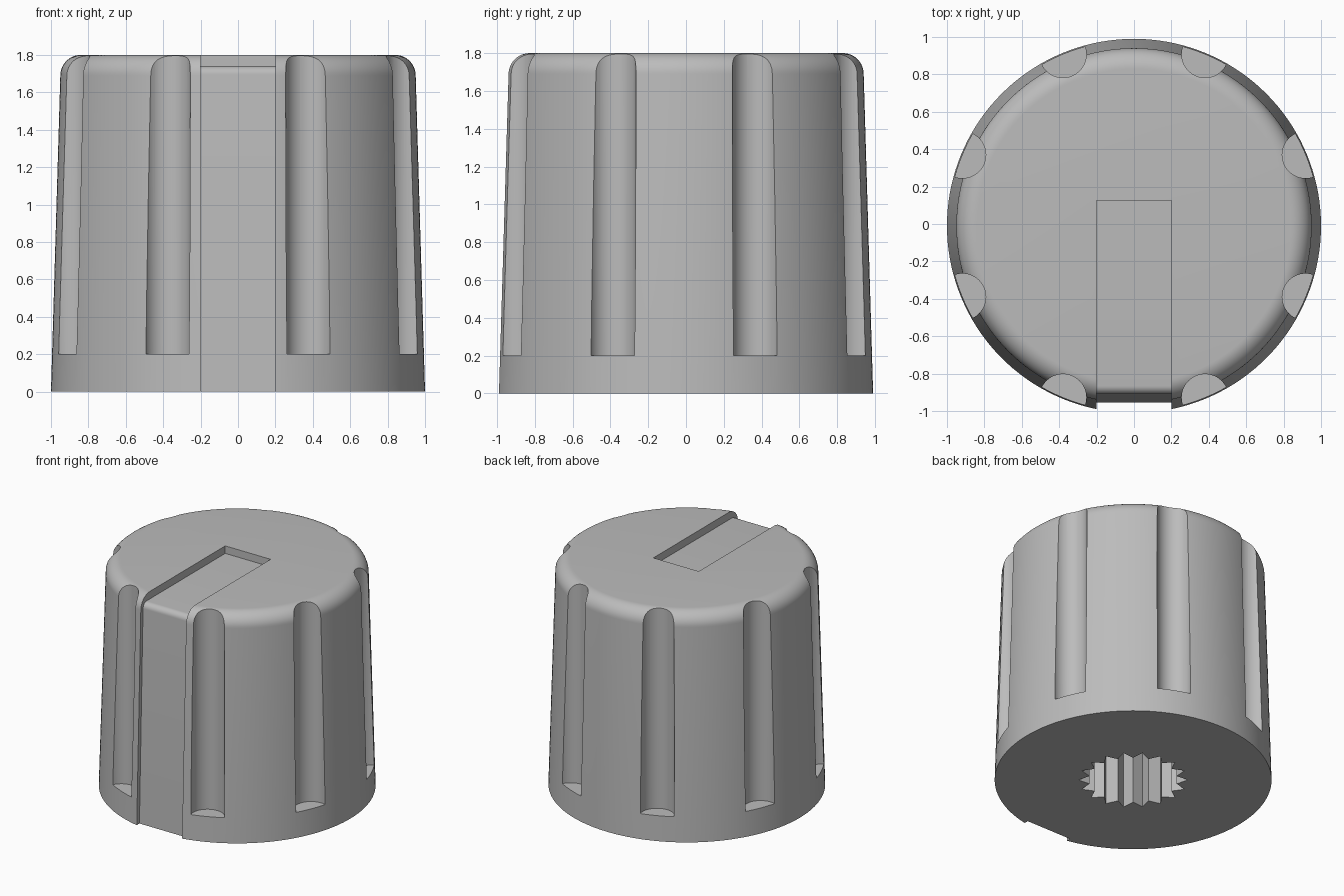
import bpy, bmesh
from math import sin, cos, pi, radians
from mathutils import Vector, Matrix

cube = bpy.data.objects.get("Cube")
if cube:
    bpy.data.objects.remove(cube, do_unlink=True)

HEIGHT = 1.8
AXIS_Y = -0.01
SEGMENTS = 144

grey = bpy.data.materials.new("light grey plastic")
grey.use_nodes = True
grey.diffuse_color = (0.5, 0.5, 0.5, 1)
grey.node_tree.nodes["Principled BSDF"].inputs["Base Color"].default_value = (0.5, 0.5, 0.5, 1)


def make_object(name, bm):
    bmesh.ops.recalc_face_normals(bm, faces=bm.faces)
    mesh = bpy.data.meshes.new(name)
    bm.to_mesh(mesh)
    bm.free()
    mesh.materials.append(grey)
    obj = bpy.data.objects.new(name, mesh)
    bpy.context.collection.objects.link(obj)
    return obj


def extrude_outline(bm, points, direction):
    """Turn a closed outline into a solid prism."""
    face = bm.faces.new([bm.verts.new(p) for p in points])
    result = bmesh.ops.extrude_face_region(bm, geom=[face], use_keep_orig=True)
    moved = [g for g in result["geom"] if isinstance(g, bmesh.types.BMVert)]
    bmesh.ops.translate(bm, verts=moved, vec=direction)


def fillet(cx, cz, radius, steps):
    """Quarter arc from facing outward to facing up."""
    return [(cx + radius * cos(a), cz + radius * sin(a))
            for a in (i / steps * pi / 2 for i in range(steps + 1))]


# Knob body: drafted wall with a rounded top edge, revolved about the axis
profile = [(1.0, 0.0)] + fillet(0.84, HEIGHT - 0.11, 0.11, 12)
bm = bmesh.new()
rings = []
for r, z in profile:
    rings.append([bm.verts.new((r * cos(2 * pi * i / SEGMENTS),
                                AXIS_Y + r * sin(2 * pi * i / SEGMENTS), z))
                  for i in range(SEGMENTS)])
for low, high in zip(rings, rings[1:]):
    for i in range(SEGMENTS):
        j = (i + 1) % SEGMENTS
        bm.faces.new((low[i], low[j], high[j], high[i]))
bm.faces.new(rings[0])
bm.faces.new(rings[-1])
knob = make_object("knob_body", bm)

# Eight upright grip flutes
bm = bmesh.new()
for k in range(8):
    a = radians(22.5 + 45 * k)
    centre = Vector((0.993 * cos(a), AXIS_Y + 0.993 * sin(a), 1.2))
    bmesh.ops.create_cone(bm, cap_ends=True, segments=48, radius1=0.125, radius2=0.125,
                          depth=2.0, matrix=Matrix.Translation(centre))
flutes = make_object("flute_cutter", bm)

# Pointer slot: shallow on top, running down the front
FLOOR = 1.74
edge = [(-y, z) for y, z in fillet(0.865, FLOOR - 0.045, 0.045, 8)]
outline = [(-1.3, -0.1), (-0.958, -0.1)] + edge + [(0.125, FLOOR), (0.125, 2.0), (-1.3, 2.0)]
bm = bmesh.new()
extrude_outline(bm, [(-0.2, y, z) for y, z in outline], Vector((0.4, 0, 0)))
slot = make_object("slot_cutter", bm)

# Splined shaft hole underneath
TEETH = 18
bm = bmesh.new()
star = []
for i in range(TEETH * 2):
    r = 0.32 if i % 2 else 0.395
    a = pi * i / TEETH
    star.append((r * cos(a), AXIS_Y + r * sin(a), -0.2))
extrude_outline(bm, star, Vector((0, 0, 1.4)))
hole = make_object("hole_cutter", bm)

# Cut everything out of the body
bpy.ops.object.select_all(action='DESELECT')
knob.select_set(True)
bpy.context.view_layer.objects.active = knob
for cutter in (flutes, slot, hole):
    cutter.hide_render = True
    mod = knob.modifiers.new(cutter.name, 'BOOLEAN')
    mod.operation = 'DIFFERENCE'
    mod.solver = 'EXACT'
    mod.object = cutter
    bpy.ops.object.modifier_apply(modifier=mod.name)
    bpy.data.objects.remove(cutter, do_unlink=True)

bpy.ops.object.shade_smooth_by_angle(angle=radians(25))
